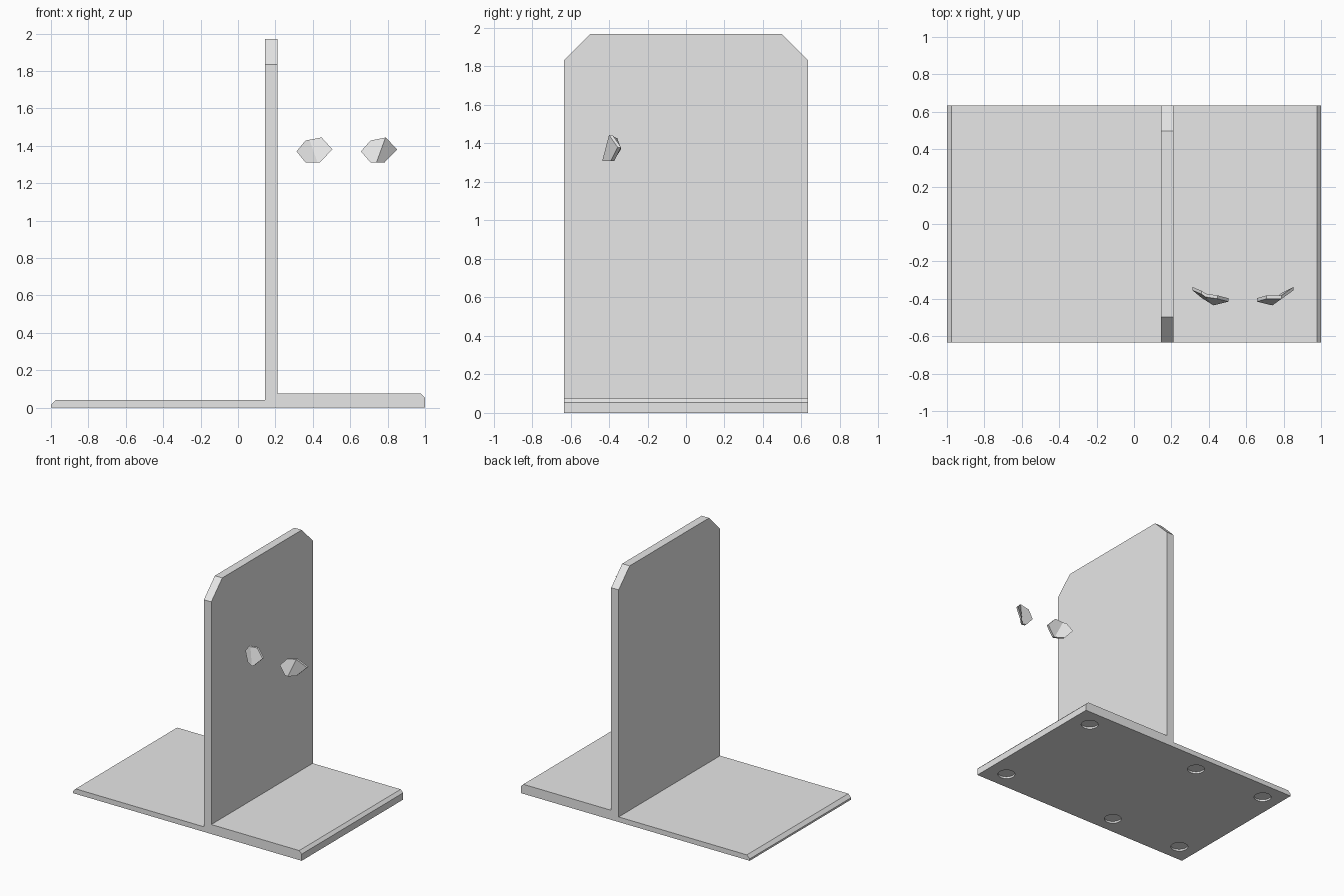
import bpy
import bmesh
from mathutils import Vector

cube = bpy.data.objects.get("Cube")
if cube:
    bpy.data.objects.remove(cube, do_unlink=True)

GREY = (0.8, 0.8, 0.8, 1.0)
grey = bpy.data.materials.new("plain grey")
grey.use_nodes = True
grey.diffuse_color = GREY
grey.node_tree.nodes["Principled BSDF"].inputs["Base Color"].default_value = GREY

HALF_DEPTH = 0.633
WALL_LEFT, WALL_RIGHT, WALL_TOP = 0.145, 0.21, 1.97
THIN, THICK = 0.04, 0.075


def make_object(name, bm):
    bmesh.ops.recalc_face_normals(bm, faces=bm.faces)
    mesh = bpy.data.meshes.new(name)
    bm.to_mesh(mesh)
    bm.free()
    mesh.materials.append(grey)
    obj = bpy.data.objects.new(name, mesh)
    bpy.context.collection.objects.link(obj)
    return obj


def extrude(name, points, offset, faces=None):
    """Extrude flat or folded outline faces by an offset."""
    bm = bmesh.new()
    verts = [bm.verts.new(p) for p in points]
    for face in faces or [range(len(verts))]:
        bm.faces.new([verts[i] for i in face])
    result = bmesh.ops.extrude_face_region(bm, geom=bm.faces[:], use_keep_orig=True)
    moved = [g for g in result["geom"] if isinstance(g, bmesh.types.BMVert)]
    bmesh.ops.translate(bm, verts=moved, vec=Vector(offset))
    return make_object(name, bm)


# Base: stepped plate with chamfered outer edges
profile = [(-1, 0), (1, 0), (1, 0.053), (0.978, THICK), (WALL_RIGHT, THICK),
           (WALL_RIGHT, THIN), (-0.975, THIN), (-1, 0.015)]
base = extrude("base_plate", [(x, -HALF_DEPTH, z) for x, z in profile],
               (0, 2 * HALF_DEPTH, 0))

# Wall: upright panel with clipped top corners
CLIP = 0.137
half = [(HALF_DEPTH, THIN), (HALF_DEPTH, WALL_TOP - CLIP), (HALF_DEPTH - CLIP, WALL_TOP)]
outline = half + [(-y, z) for y, z in reversed(half)]
extrude("upright_panel", [(WALL_LEFT, y, z) for y, z in outline],
        (WALL_RIGHT - WALL_LEFT, 0, 0))

# Shallow round recesses under the base
bm = bmesh.new()
for x in (-0.85, -0.2, 0.84):
    for y in (-0.485, 0.485):
        ring = bmesh.ops.create_cone(bm, cap_ends=True, segments=32, radius1=0.064,
                                     radius2=0.064, depth=0.03)
        bmesh.ops.translate(bm, verts=ring["verts"], vec=(x, y, 0))
cutter = make_object("recess_cutter", bm)
cutter.hide_render = True
cut = base.modifiers.new("recesses", 'BOOLEAN')
cut.operation = 'DIFFERENCE'
cut.solver = 'EXACT'
cut.object = cutter
bpy.context.view_layer.objects.active = base
bpy.ops.object.modifier_apply(modifier=cut.name)
bpy.data.objects.remove(cutter, do_unlink=True)

# Two small folded chips floating beside the panel
inner = [(0.313, -0.355, 1.37), (0.361, -0.375, 1.428), (0.382, -0.39, 1.432),
         (0.447, -0.40, 1.444), (0.505, -0.415, 1.38), (0.436, -0.432, 1.31),
         (0.425, -0.435, 1.31), (0.361, -0.395, 1.31)]
extrude("inner_chip", inner, (0, 0.018, 0), [(0, 1, 2, 6, 7), (2, 3, 4, 5, 6)])

outer = [(0.657, -0.415, 1.37), (0.709, -0.40, 1.428), (0.789, -0.40, 1.444),
         (0.852, -0.355, 1.38), (0.783, -0.39, 1.31), (0.74, -0.435, 1.31),
         (0.709, -0.428, 1.31)]
extrude("outer_chip", outer, (0, 0.018, 0), [(0, 1, 2, 5, 6), (2, 3, 4, 5)])
